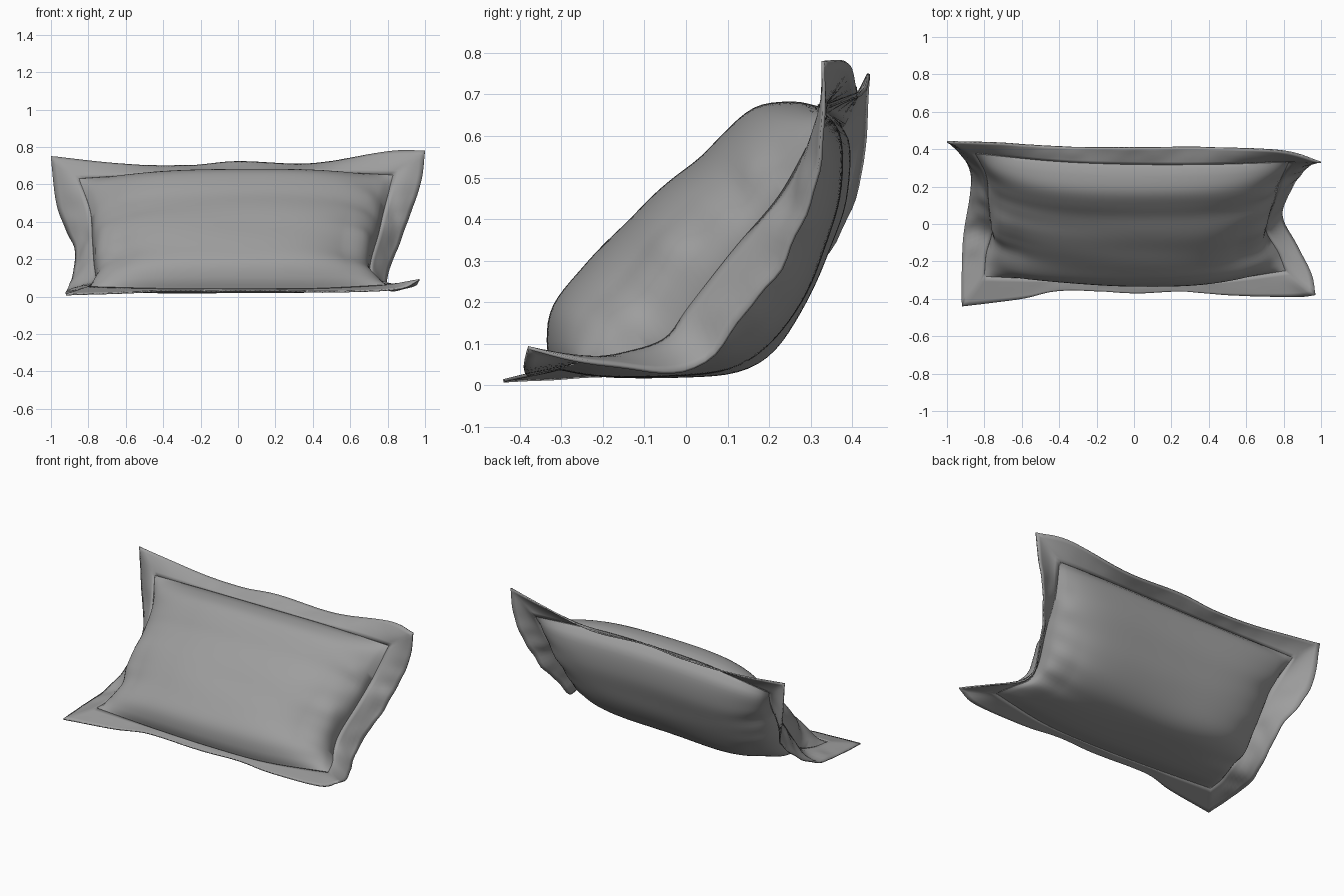
import bpy, bmesh, math
from mathutils import Vector, noise

if "Cube" in bpy.data.objects:
    bpy.data.objects.remove(bpy.data.objects["Cube"])

NU, NV, NF = 72, 44, 6

fabric = bpy.data.materials.new("grey_fabric")
fabric.diffuse_color = (0.34, 0.34, 0.34, 1)
fabric.use_nodes = True
fabric.node_tree.nodes["Principled BSDF"].inputs["Base Color"].default_value = fabric.diffuse_color


def spline(points, n):
    """Catmull-Rom through the points, resampled evenly to n + 1 points."""
    p = [Vector(q) for q in points]
    p = [2 * p[0] - p[1]] + p + [2 * p[-1] - p[-2]]
    fine = []
    for i in range(1, len(p) - 2):
        a, b, c, d = p[i - 1:i + 3]
        for k in range(20):
            t = k / 20
            fine.append(0.5 * (2 * b + (c - a) * t + (2 * a - 5 * b + 4 * c - d) * t * t
                               + (3 * b - a - 3 * c + d) * t ** 3))
    fine.append(p[-2])
    dist = [0]
    for a, b in zip(fine, fine[1:]):
        dist.append(dist[-1] + (b - a).length)
    out, j = [], 0
    for i in range(n + 1):
        s = dist[-1] * i / n
        while j < len(fine) - 2 and dist[j + 1] < s:
            j += 1
        f = (s - dist[j]) / max(dist[j + 1] - dist[j], 1e-9)
        out.append(fine[j].lerp(fine[j + 1], min(f, 1)))
    return out


def add_grid(bm, rows):
    v = [[bm.verts.new(p) for p in row] for row in rows]
    for r0, r1 in zip(v, v[1:]):
        for i in range(len(r0) - 1):
            bm.faces.new((r0[i], r0[i + 1], r1[i + 1], r1[i]))


def finish(bm, name):
    bmesh.ops.remove_doubles(bm, verts=bm.verts, dist=0.0005)
    bmesh.ops.recalc_face_normals(bm, faces=bm.faces)
    me = bpy.data.meshes.new(name)
    bm.to_mesh(me)
    bm.free()
    me.materials.append(fabric)
    ob = bpy.data.objects.new(name, me)
    bpy.context.collection.objects.link(ob)
    bpy.ops.object.select_all(action='DESELECT')
    ob.select_set(True)
    bpy.context.view_layer.objects.active = ob
    bpy.ops.object.shade_smooth_by_angle(angle=math.radians(50))
    return ob


# seam around the stuffed body, one curve per side
top_in = spline([(-.85, .38, .63), (-.4, .335, .66), (0, .32, .67), (.4, .32, .67), (.83, .335, .65)], NU)
bot_in = spline([(-.8, -.28, .05), (-.4, -.30, .04), (0, -.32, .04), (.4, -.31, .04), (.81, -.25, .06)], NU)
left_in = spline([(-.85, .38, .63), (-.79, .26, .46), (-.78, .15, .33), (-.77, .03, .18),
                  (-.76, -.05, .09), (-.79, -.16, .06), (-.8, -.28, .05)], NV)
right_in = spline([(.83, .335, .65), (.78, .23, .46), (.75, .12, .33), (.71, .01, .19),
                   (.71, -.05, .11), (.77, -.15, .075), (.81, -.25, .06)], NV)

# outer hem of the flange
top_out = spline([(-1, .44, .75), (-.75, .435, .72), (-.5, .42, .70), (-.25, .41, .70), (0, .41, .72),
                  (.4, .41, .71), (.8, .39, .775), (1, .33, .78)], NU)
bot_out = spline([(-.92, -.44, .01), (-.6, -.4, .02), (-.38, -.355, .03), (0, -.37, .03),
                  (.25, -.36, .03), (.5, -.38, .025), (.85, -.39, .04), (.97, -.38, .09)], NU)
left_out = spline([(-1, .44, .75), (-.97, .42, .5), (-.92, .37, .36), (-.87, .27, .25),
                   (-.88, .12, .12), (-.91, -.05, .04), (-.92, -.25, .02), (-.92, -.44, .01)], NV)
right_out = spline([(1, .33, .78), (.98, .33, .62), (.92, .30, .44), (.86, .22, .28), (.80, .10, .12),
                    (.80, .01, .04), (.88, -.13, .04), (.95, -.27, .06), (.97, -.38, .09)], NV)

# section profiles through the middle: front bulge and back bulge
front_mid = spline([(0, .32, .67), (0, .26, .682), (0, .17, .67), (0, .09, .61), (0, .02, .54), (0, -.1, .435),
                    (0, -.24, .29), (0, -.32, .19), (0, -.335, .10), (0, -.32, .04)], NV)
back_mid = spline([(0, .32, .67), (0, .375, .6), (0, .375, .45), (0, .33, .3), (0, .275, .19), (0, .2, .09),
                   (0, .12, .04), (0, 0, .022), (0, -.2, .02), (0, -.32, .04)], NV)


def seam_surface(i, j):
    """Patch spanning the four seam curves."""
    u, v = i / NU, j / NV
    edges = top_in[i].lerp(bot_in[i], v) + left_in[j].lerp(right_in[j], u)
    return edges - top_in[0].lerp(top_in[NU], u).lerp(bot_in[0].lerp(bot_in[NU], u), v)


def panel(profile, puff, sign):
    rows = []
    for j in range(NV + 1):
        mid, row, v = seam_surface(NU // 2, j), [], j / NV
        for i in range(NU + 1):
            side = 2 * i / NU - 1
            w = abs(side)
            b = (1 - w ** puff) ** 0.6
            p = seam_surface(i, j)
            d = profile[j] - mid
            p = p + Vector((0, d.y, d.z)) * b
            # stuffing pushes past the side seams where the pillow folds
            fold = math.exp(-((v - 0.66) / 0.18) ** 2)
            edge = max(0, math.sin(math.pi * min(1, (1 - w) * 5)))
            p.x += math.copysign(0.035 * fold * edge, side)
            # puckers near the side seams and soft creases across the middle
            inside = min(1, (1 - w) * 12) * math.sin(math.pi * v)
            pucker = noise.noise(Vector((p.x * 2, v * 11, sign * 3))) * math.exp(-(1 - w) * 7) * 0.04
            crease = noise.noise(Vector((p.x * 1.3, v * 5, 7))) * 0.01
            p += Vector((0, -sign * 0.7, sign * 0.7)) * inside * (pucker + crease)
            p.z = max(p.z, 0.012)
            row.append(p)
        rows.append(row)
    return rows


# stuffed pillow body
bm = bmesh.new()
add_grid(bm, panel(front_mid, 4, 1))
add_grid(bm, panel(back_mid, 4, -1))
finish(bm, "pillow_body")

# flat flange around the seam, mitred at the corners
bm = bmesh.new()
for inner, outer, ripple in ((top_in, top_out, .008), (bot_in, bot_out, .006),
                             (left_in, left_out, .035), (right_in, right_out, .035)):
    n = len(inner) - 1
    rows = []
    for k in range(NF + 1):
        t, row = k / NF, []
        for i in range(n + 1):
            p = inner[i].lerp(outer[i], t)
            wave = ripple * math.sin(math.pi * i / n) * math.sin(math.pi * t * 0.85)
            p += Vector((0, -.7, .7)) * wave * noise.noise(p * 9)
            p.z = max(p.z, 0.006)
            row.append(p)
        rows.append(row)
    add_grid(bm, rows)
flange = finish(bm, "pillow_flange")
thick = flange.modifiers.new("cloth", 'SOLIDIFY')
thick.thickness = 0.008
thick.offset = 0
